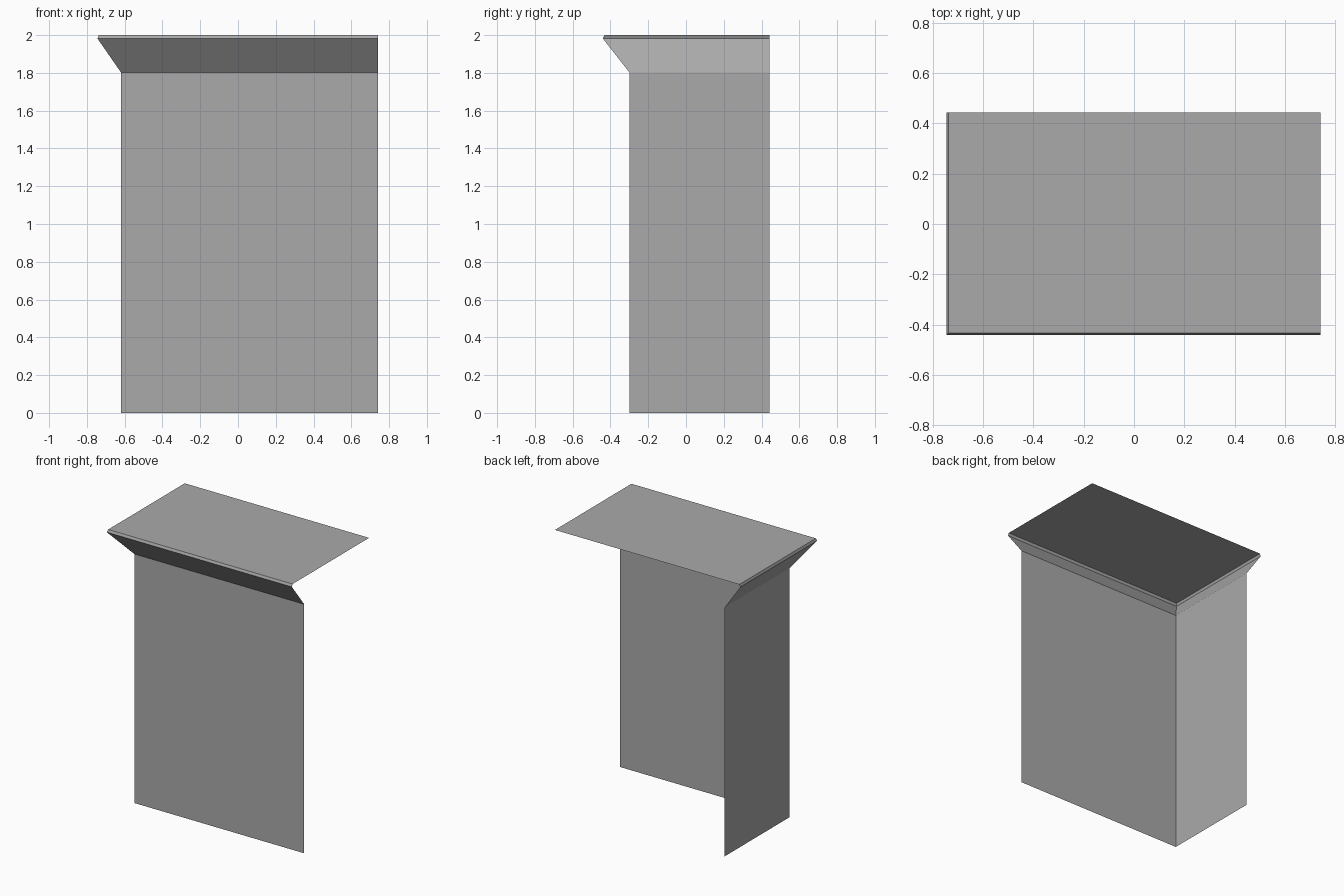
import bpy
import bmesh

if "Cube" in bpy.data.objects:
    bpy.data.objects.remove(bpy.data.objects["Cube"], do_unlink=True)

grey = bpy.data.materials.new("plain grey")
grey.use_nodes = True
colour = (0.4, 0.4, 0.4, 1)
grey.diffuse_color = colour
grey.node_tree.nodes["Principled BSDF"].inputs["Base Color"].default_value = colour

RIGHT, FRONT = -0.62, -0.30     # wall planes
OPEN_X, OPEN_Y = 0.74, 0.443    # open ends of the shell


def path(out, z):
    """L-shaped line round the front and right side, pushed outwards by out."""
    x, y = RIGHT - out, FRONT - out * 1.13
    return [(OPEN_X, y, z), (x, y, z), (x, OPEN_Y, z)]


def make_object(name, faces):
    bm = bmesh.new()
    for face in faces:
        bm.faces.new([bm.verts.new(p) for p in face])
    bmesh.ops.remove_doubles(bm, verts=bm.verts, dist=0.0001)
    mesh = bpy.data.meshes.new(name)
    bm.to_mesh(mesh)
    bm.free()
    mesh.materials.append(grey)
    obj = bpy.data.objects.new(name, mesh)
    bpy.context.collection.objects.link(obj)


def band(name, lower, upper):
    """Open strip between two L-shaped lines, facing outwards."""
    a, b = path(*lower), path(*upper)
    make_object(name, [(a[i + 1], a[i], b[i], b[i + 1]) for i in range(2)])


# Walls, flared cornice and thin bevelled lip
band("walls", (0, 0), (0, 1.803))
band("cornice", (0, 1.803), (0.124, 1.982))
band("top_lip", (0.124, 1.982), (0.117, 2.0))

# Single flat top
front_left, corner, back_right = path(0.117, 2.0)
make_object("top_panel", [(corner, front_left, (OPEN_X, OPEN_Y, 2.0), back_right)])
